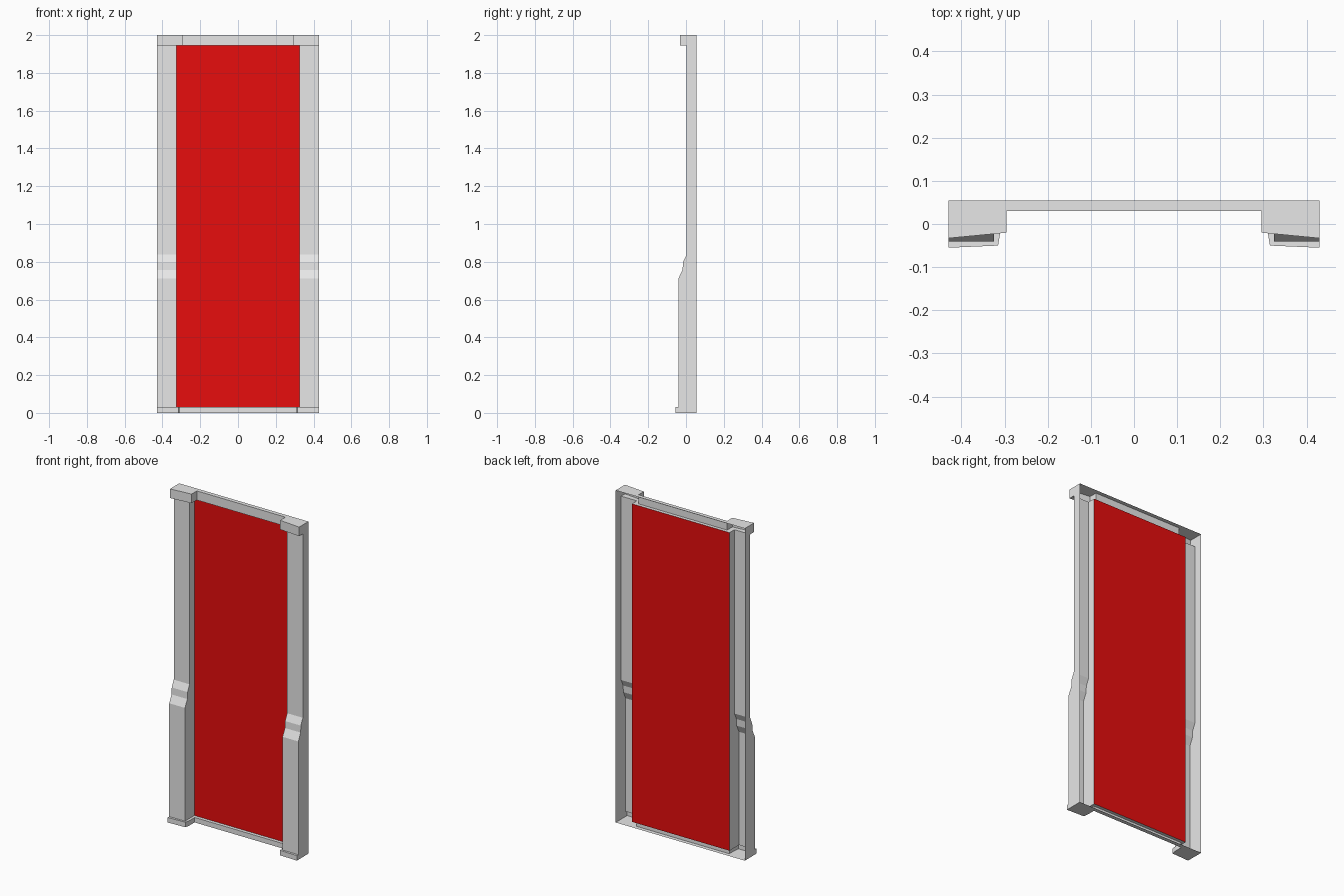
import bpy
import bmesh

cube = bpy.data.objects.get("Cube")
if cube:
    bpy.data.objects.remove(cube, do_unlink=True)


def make_material(name, color):
    mat = bpy.data.materials.new(name)
    mat.use_nodes = True
    mat.diffuse_color = color
    mat.node_tree.nodes["Principled BSDF"].inputs["Base Color"].default_value = color
    return mat


grey = make_material("light grey", (0.8, 0.8, 0.8, 1))
red = make_material("red", (0.8, 0.004, 0.004, 1))

# Shared measurements
SIDE, INNER = 0.43, 0.325
BACK, PANEL_Y, RAIL_Y = 0.055, 0.05, 0.03
LOW, HIGH, TOP = 0.03, 1.945, 2.0
SHAFT_LOW_Y, SHAFT_HIGH_Y = -0.04, 0.003


def finish(name, bm, mat):
    mesh = bpy.data.meshes.new(name)
    bm.to_mesh(mesh)
    bm.free()
    mesh.materials.append(mat)
    obj = bpy.data.objects.new(name, mesh)
    bpy.context.collection.objects.link(obj)
    return obj


def add_face(bm, points):
    bm.faces.new([bm.verts.new(p) for p in points])


def add_walls(bm, low_path, z0, high_path, z1):
    """Skin two plan paths that run from the left side around the front."""
    for i in range(len(low_path) - 1):
        a, b = low_path[i:i + 2]
        c, d = high_path[i:i + 2]
        add_face(bm, [(*a, z0), (*c, z1), (*d, z1), (*b, z0)])


def mirrored(half):
    return half + [(-x, y) for x, y in reversed(half)]


def rail(name, half, z0, z1, shaft_y, ledge_below):
    """Open-backed rail with projecting ends and a ledge meeting the shafts."""
    path = mirrored(half)
    opening = mirrored([(SIDE, shaft_y), (INNER, shaft_y), (INNER, PANEL_Y)])
    ledge = path[1:-1] + opening[::-1]
    below, above = (ledge, path) if ledge_below else (path, ledge)
    bm = bmesh.new()
    add_walls(bm, path, z0, path, z1)
    add_face(bm, [(x, y, z0) for x, y in below])
    add_face(bm, [(x, y, z1) for x, y in reversed(above)])
    bmesh.ops.remove_doubles(bm, verts=bm.verts, dist=0.0001)
    return finish(name, bm, grey)


# Top rail with capitals, bottom rail with plinths
rail("top_rail", [(SIDE, BACK), (SIDE, -0.033), (0.295, -0.02), (0.295, RAIL_Y)],
     HIGH, TOP, SHAFT_HIGH_Y, True)
rail("bottom_rail", [(SIDE, BACK), (SIDE, -0.055), (0.315, -0.05),
                     (0.31, -0.02), (0.31, RAIL_Y)],
     0, LOW, SHAFT_LOW_Y, False)

# Stepped, open-backed pilasters
steps = [(LOW, SHAFT_LOW_Y), (0.712, SHAFT_LOW_Y), (0.757, -0.018),
         (0.798, -0.016), (0.838, SHAFT_HIGH_Y), (HIGH, SHAFT_HIGH_Y)]


def shaft_path(y):
    return [(SIDE, BACK), (SIDE, y), (INNER, y), (INNER, PANEL_Y)]


bm = bmesh.new()
for (z0, y0), (z1, y1) in zip(steps, steps[1:]):
    add_walls(bm, shaft_path(y0), z0, shaft_path(y1), z1)
bmesh.ops.remove_doubles(bm, verts=bm.verts, dist=0.0001)
pilasters = finish("pilasters", bm, grey)
mirror = pilasters.modifiers.new("Mirror", 'MIRROR')
mirror.use_mirror_merge = False

# Recessed panel
bm = bmesh.new()
add_face(bm, [(-INNER, PANEL_Y, LOW), (INNER, PANEL_Y, LOW),
              (INNER, PANEL_Y, HIGH), (-INNER, PANEL_Y, HIGH)])
finish("recessed_panel", bm, red)
